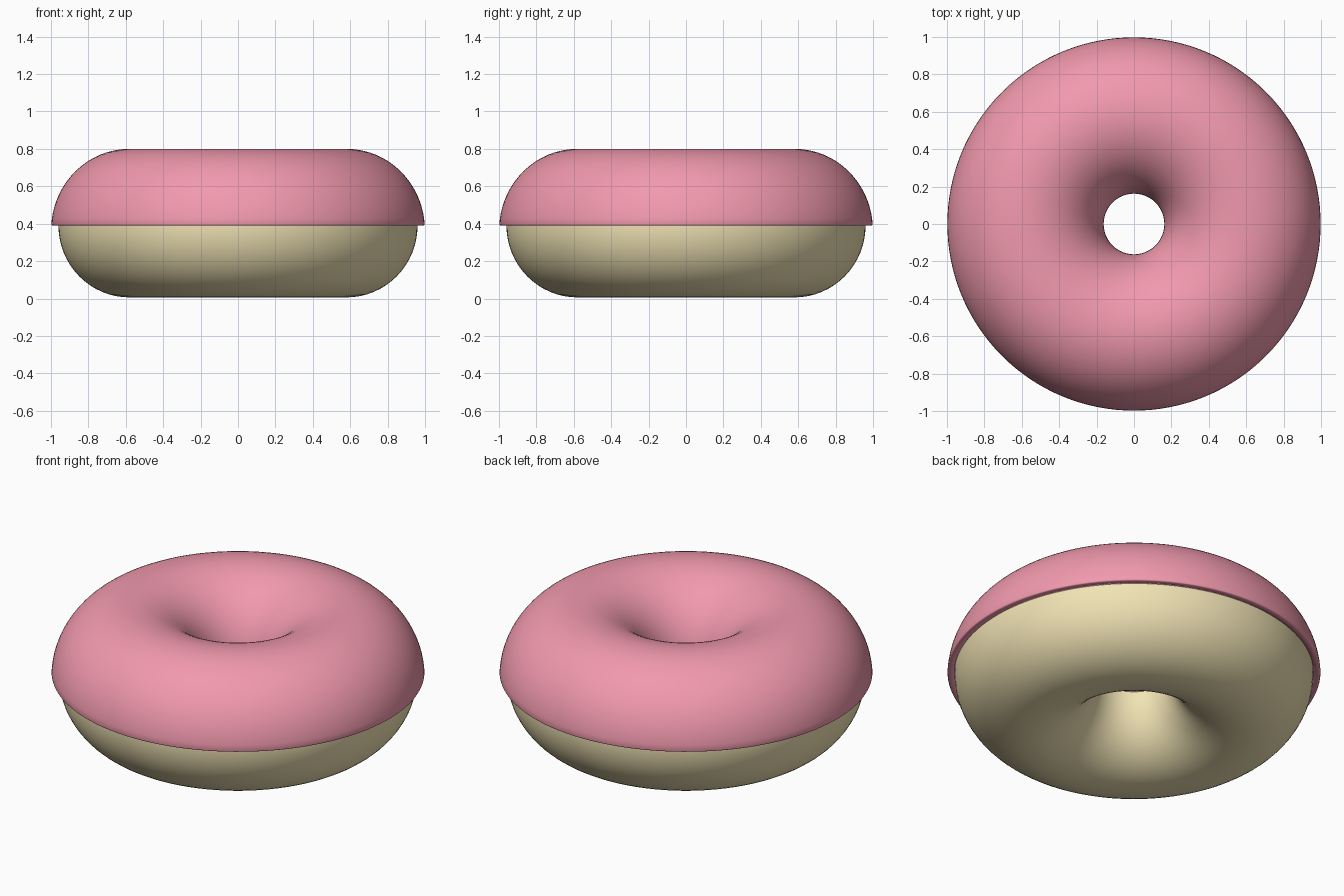
import bpy, math
from math import sin, cos, pi

if "Cube" in bpy.data.objects:
    bpy.data.objects.remove(bpy.data.objects["Cube"])

R = 0.58      # ring radius of the donut
Z = 0.39      # height of the icing edge
SEG = 128


def lathe(name, profile, color):
    """Revolve a closed (radius, z) loop around the z axis."""
    n = len(profile)
    verts = [(r * cos(2 * pi * i / SEG), r * sin(2 * pi * i / SEG), z)
             for i in range(SEG) for r, z in profile]
    faces = [(i * n + j, (i + 1) % SEG * n + j,
              (i + 1) % SEG * n + (j + 1) % n, i * n + (j + 1) % n)
             for i in range(SEG) for j in range(n)]
    mesh = bpy.data.meshes.new(name)
    mesh.from_pydata(verts, [], faces)
    mesh.shade_smooth()
    mat = bpy.data.materials.new(name)
    mat.diffuse_color = color
    mat.use_nodes = True
    mat.node_tree.nodes["Principled BSDF"].inputs["Base Color"].default_value = mat.diffuse_color
    mesh.materials.append(mat)
    obj = bpy.data.objects.new(name, mesh)
    bpy.context.collection.objects.link(obj)
    return obj


# Dough: full ring
dough = [(R + 0.38 * cos(2 * pi * k / 64), Z + 0.384 * sin(2 * pi * k / 64))
         for k in range(64)]
lathe("dough", dough, (0.88, 0.77, 0.46, 1))

# Icing: outer shell with slightly flared rim, then inner surface on the dough
icing = []
for k in range(41):
    a = pi * k / 40
    w = 0.406 + 0.012 * (1 - sin(a)) ** 2
    icing.append((R + w * cos(a), Z + 0.007 + 0.403 * sin(a)))
icing += [(R - 0.416, Z + 0.002), (R - 0.412, Z)]
for k in range(41):
    a = pi * (1 - k / 40)
    icing.append((R + 0.382 * cos(a), Z + 0.386 * sin(a)))
icing += [(R + 0.412, Z), (R + 0.416, Z + 0.002)]
lathe("icing", icing, (0.88, 0.32, 0.42, 1))
